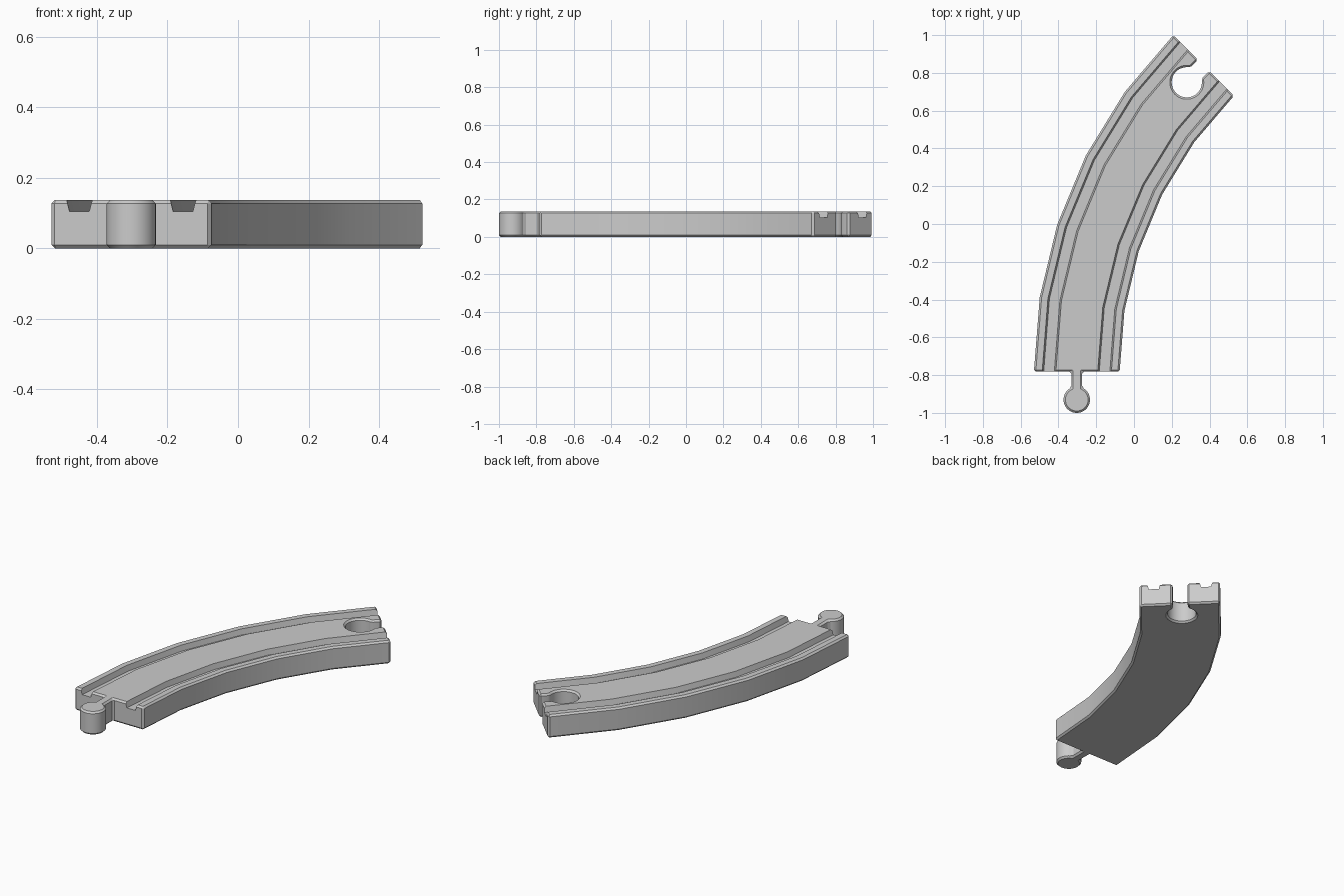
import bpy
import bmesh
from math import sin, cos, asin, pi, radians

if "Cube" in bpy.data.objects:
    bpy.data.objects.remove(bpy.data.objects["Cube"], do_unlink=True)

HEIGHT = 0.137
CX, Y0 = 1.99, -0.782            # centre of the curve
MID, HALF = 2.293, 0.227         # centre line radius and half width
STEPS = 5
ANGLES = [radians(45) * i / STEPS for i in range(STEPS + 1)]
END = ANGLES[-1]

grey = bpy.data.materials.new("plain grey")
grey.use_nodes = True
grey.diffuse_color = (0.6, 0.6, 0.6, 1)
grey.node_tree.nodes["Principled BSDF"].inputs["Base Color"].default_value = grey.diffuse_color


def place(angle, side, along=0.0):
    """Plan point: side is outward from the centre line, along follows the track."""
    r = MID + side
    return (CX - r * cos(angle) + along * sin(angle),
            Y0 + r * sin(angle) + along * cos(angle))


def knob(angle, centre, radius, neck, sign, count=36):
    """Round connector outline, open where its neck joins the track end."""
    gap = asin(neck / radius)
    points = [place(angle, sign * neck)]
    for i in range(count + 1):
        p = gap + (2 * pi - 2 * gap) * i / count
        points.append(place(angle, sign * radius * sin(p), centre + radius * cos(p)))
    points.append(place(angle, -sign * neck))
    return points


def finish(bm, name):
    bmesh.ops.recalc_face_normals(bm, faces=bm.faces)
    mesh = bpy.data.meshes.new(name)
    bm.to_mesh(mesh)
    bm.free()
    mesh.materials.append(grey)
    ob = bpy.data.objects.new(name, mesh)
    bpy.context.collection.objects.link(ob)
    return ob


def groove_cutter(name, centre):
    """Tapered channel swept along the curve and past both ends."""
    section = [(-0.0415, HEIGHT + 0.02), (0.0415, HEIGHT + 0.02),
               (0.028, 0.105), (-0.028, 0.105)]
    stations = [(0, -0.05)] + [(a, 0) for a in ANGLES] + [(END, 0.05)]
    bm = bmesh.new()
    rings = [[bm.verts.new((*place(a, centre + s, along), z)) for s, z in section]
             for a, along in stations]
    for r, q in zip(rings, rings[1:]):
        for i in range(4):
            j = (i + 1) % 4
            bm.faces.new((r[i], r[j], q[j], q[i]))
    bm.faces.new(rings[0])
    bm.faces.new(rings[-1])
    ob = finish(bm, name)
    ob.hide_render = True
    return ob


# Track plan: outer curve, socket, inner curve, peg
outline = [place(a, HALF) for a in ANGLES]
outline += knob(END, -0.126, 0.08, 0.042, 1)
outline += [place(a, -HALF) for a in reversed(ANGLES)]
outline += knob(0, -0.148, 0.07, 0.029, -1)

bm = bmesh.new()
base = bm.faces.new([bm.verts.new((x, y, 0)) for x, y in outline])
top = bmesh.ops.extrude_face_region(bm, geom=[base])
bmesh.ops.translate(bm, vec=(0, 0, HEIGHT),
                    verts=[v for v in top["geom"] if isinstance(v, bmesh.types.BMVert)])
track = finish(bm, "curved_track")

# Chamfer the rim, then cut the two wheel grooves
bevel = track.modifiers.new("chamfer", 'BEVEL')
bevel.width = 0.01
bevel.segments = 1
bevel.limit_method = 'ANGLE'
bevel.angle_limit = radians(30)
bevel.use_clamp_overlap = False

cutters = [groove_cutter("outer_groove_cutter", 0.147),
           groove_cutter("inner_groove_cutter", -0.147)]
for cutter in cutters:
    cut = track.modifiers.new("groove", 'BOOLEAN')
    cut.operation = 'DIFFERENCE'
    cut.solver = 'EXACT'
    cut.object = cutter

for ob in bpy.context.selected_objects:
    ob.select_set(False)
track.select_set(True)
bpy.context.view_layer.objects.active = track
for name in [m.name for m in track.modifiers]:
    bpy.ops.object.modifier_apply(modifier=name)
for cutter in cutters:
    bpy.data.objects.remove(cutter, do_unlink=True)
bpy.ops.object.shade_smooth_by_angle(angle=radians(30))
